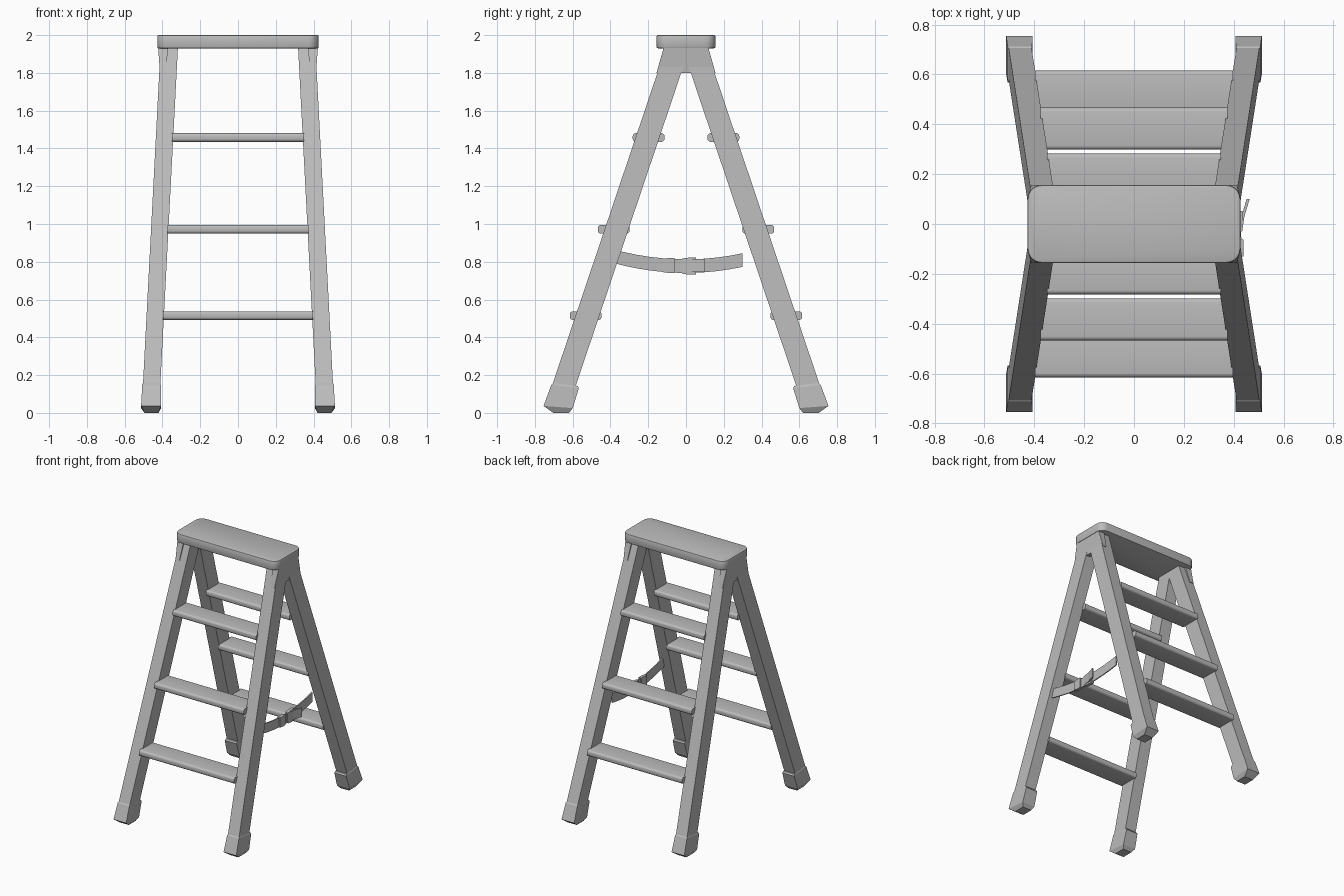
import bpy, bmesh, math
from mathutils import Vector

cube = bpy.data.objects.get("Cube")
if cube:
    bpy.data.objects.remove(cube, do_unlink=True)

grey = bpy.data.materials.new("light_grey")
grey.use_nodes = True
grey.diffuse_color = (0.5, 0.5, 0.5, 1)
grey.node_tree.nodes["Principled BSDF"].inputs["Base Color"].default_value = (0.5, 0.5, 0.5, 1)


def finish(name, bm, smooth=False):
    """Turn a bmesh into a named, coloured object."""
    bmesh.ops.recalc_face_normals(bm, faces=bm.faces)
    mesh = bpy.data.meshes.new(name)
    bm.to_mesh(mesh)
    bm.free()
    mesh.materials.append(grey)
    obj = bpy.data.objects.new(name, mesh)
    bpy.context.collection.objects.link(obj)
    if smooth:
        bpy.ops.object.select_all(action='DESELECT')
        obj.select_set(True)
        bpy.context.view_layer.objects.active = obj
        bpy.ops.object.shade_smooth_by_angle(angle=math.radians(35))
    return obj


def loft(name, rings):
    """Skin a row of closed rings and cap both ends."""
    bm = bmesh.new()
    rows = [[bm.verts.new(p) for p in ring] for ring in rings]
    n = len(rows[0])
    for a, b in zip(rows, rows[1:]):
        for i in range(n):
            j = (i + 1) % n
            bm.faces.new((a[i], a[j], b[j], b[i]))
    bm.faces.new(rows[0])
    bm.faces.new(rows[-1])
    return finish(name, bm)


def box(bm, lo, hi):
    lo, hi = Vector(lo), Vector(hi)
    made = bmesh.ops.create_cube(bm, size=1)["verts"]
    for v in made:
        v.co = (lo + hi) / 2 + Vector(a * b for a, b in zip(v.co, hi - lo))


def flat_ring(x, y, z, hx, hy, sx, sy, tilt=0.0):
    """Rectangle lying across a leg, raised on its outer side by the tilt."""
    return [(sx * (x + a * hx), sy * (y + b * hy), z + b * tilt)
            for a, b in ((-1, -1), (1, -1), (1, 1), (-1, 1))]


def band_ring(x, y, z, hx, hz):
    """Upright rectangle across the strap."""
    return [(x + a * hx, y, z + b * hz)
            for a, b in ((-1, -1), (1, -1), (1, 1), (-1, 1))]


def leg_x(z):
    return 0.465 - 0.0522 * z


def leg_y(z):
    return 0.695 - 0.337 * z


# Top platform with rounded corners and softened rims
bm = bmesh.new()
box(bm, (-0.427, -0.156, 1.93), (0.427, 0.156, 2.0))
corners = [e for e in bm.edges if abs(e.verts[0].co.z - e.verts[1].co.z) > 0.01]
bmesh.ops.bevel(bm, geom=corners, offset=0.055, segments=5, profile=0.5, affect='EDGES')
rims = [e for e in bm.edges if abs(e.verts[0].co.z - e.verts[1].co.z) < 0.001]
bmesh.ops.bevel(bm, geom=rims, offset=0.008, segments=2, profile=0.5, affect='EDGES')
finish("top_platform", bm, smooth=True)

# Four splayed legs, each with a rubber foot
for sy, end in ((-1, "front"), (1, "back")):
    for sx, side in ((1, "left"), (-1, "right")):
        loft(f"{end}_{side}_leg",
             [flat_ring(leg_x(z), leg_y(z), z, 0.046, 0.063, sx, sy) for z in (0.08, 1.94)])
        loft(f"{end}_{side}_foot", [
            flat_ring(0.458, 0.661, 0.0, 0.037, 0.042, sx, sy),
            flat_ring(0.460, 0.677, 0.031, 0.053, 0.077, sx, sy, 0.006),
            flat_ring(0.458, 0.640, 0.140, 0.049, 0.073, sx, sy, 0.009),
            flat_ring(0.457, 0.637, 0.151, 0.046, 0.064, sx, sy, 0.008)])

    # Treads with rounded nosings
    for i, (z, outer) in enumerate(((0.515, 0.615), (0.972, 0.467), (1.458, 0.282))):
        half = leg_x(z) - 0.040
        bm = bmesh.new()
        box(bm, (-half, sy * outer if sy < 0 else outer - 0.168, z - 0.023),
            (half, -outer + 0.168 if sy < 0 else outer, z + 0.023))
        noses = [e for e in bm.edges if abs(e.verts[0].co.x - e.verts[1].co.x) > 0.1]
        bmesh.ops.bevel(bm, geom=noses, offset=0.016, segments=4, profile=0.5, affect='EDGES')
        finish(f"{end}_step_{i + 1}", bm, smooth=True)

# Hinge brackets under the platform ends
for sx, side in ((1, "left"), (-1, "right")):
    loft(f"{side}_bracket", [
        flat_ring(0.397, 0, 1.80, 0.016, 0.156, sx, 1),
        flat_ring(0.397, 0, 1.935, 0.026, 0.118, sx, 1)])


# Sagging safety strap on the left side
def strap_x(y):
    return 0.424 - 0.045 * y


def strap_z(y):
    return 0.777 + 0.032 * (y / 0.3) ** 2


path = [-0.40 + 0.07 * i for i in range(11)]
loft("strap", [band_ring(strap_x(y), y, strap_z(y), 0.004, 0.036) for y in path])

# Strap slider, clip and loose tail
for name, y0, y1, hz in (("strap_slider", -0.13, -0.062, 0.039), ("strap_clip", -0.022, 0.052, 0.045)):
    mid = (y0 + y1) / 2
    loft(name, [band_ring(strap_x(mid), y, strap_z(mid), 0.012, h)
                for y, h in ((y0, hz - 0.005), (mid, hz), (y1, hz))])
loft("strap_tail", [band_ring(x, y, 0.781, 0.006, 0.035)
                    for x, y in ((0.428, -0.03), (0.437, 0.03), (0.458, 0.10))])
